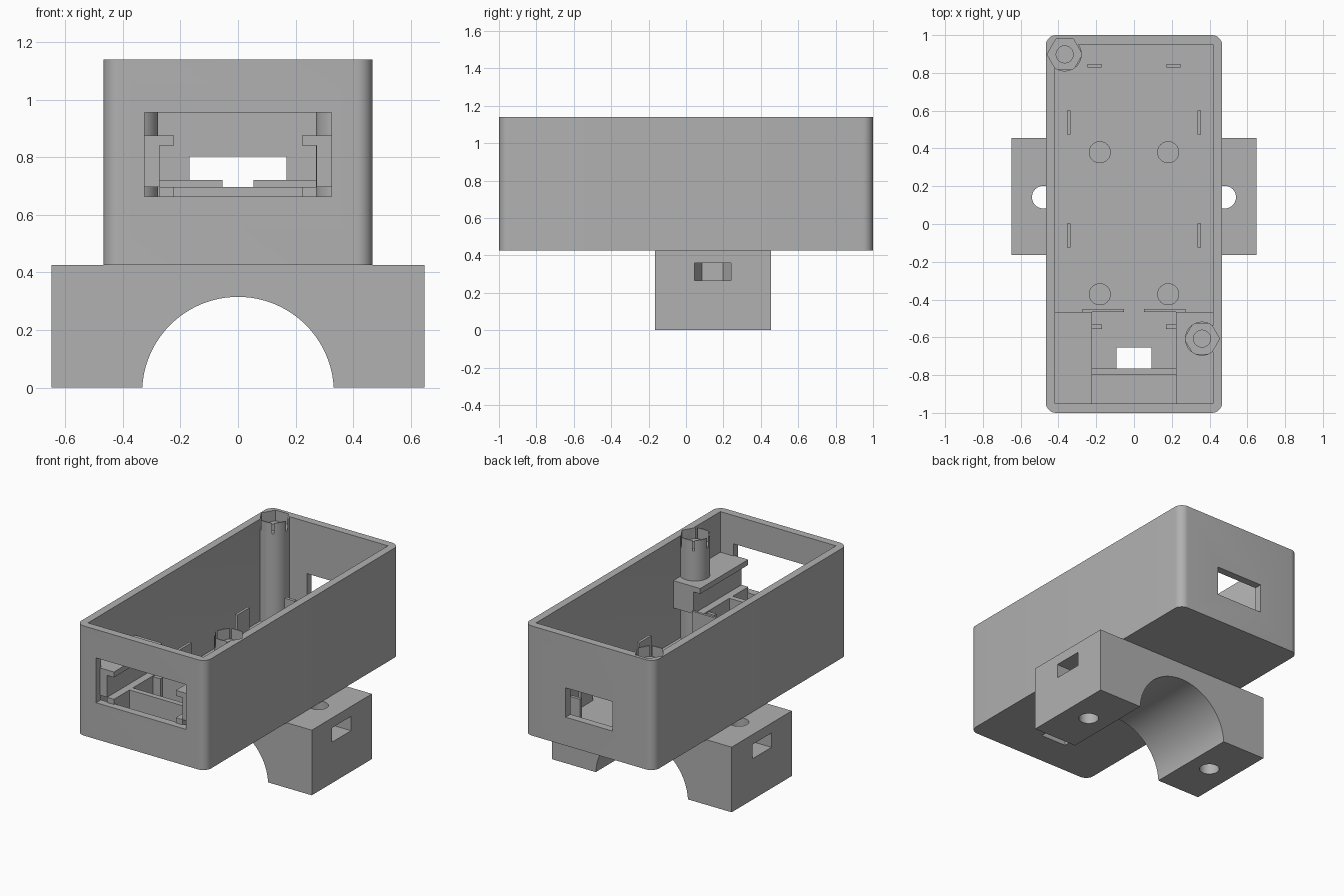
import bpy, bmesh, math
from mathutils import Matrix

default = bpy.data.objects.get("Cube")
if default:
    bpy.data.objects.remove(default, do_unlink=True)

grey = bpy.data.materials.new("plain_grey")
grey.use_nodes = True
COLOR = (0.44, 0.44, 0.44, 1)
grey.diffuse_color = COLOR
grey.node_tree.nodes["Principled BSDF"].inputs["Base Color"].default_value = COLOR

BASE, FLOOR, TOP = 0.425, 0.475, 1.14
IN_X, IN_Y = 0.417, 0.95
BOARD = 0.697          # height of the front board seat


def finish(name, bm):
    bmesh.ops.recalc_face_normals(bm, faces=bm.faces)
    mesh = bpy.data.meshes.new(name)
    bm.to_mesh(mesh)
    bm.free()
    mesh.materials.append(grey)
    ob = bpy.data.objects.new(name, mesh)
    bpy.context.collection.objects.link(ob)
    return ob


def box(name, x, y, z, radius=0):
    """Box from (min, max) ranges, optionally with rounded upright edges."""
    bm = bmesh.new()
    bmesh.ops.create_cube(bm, size=1)
    for v in bm.verts:
        v.co = [r[0] if c < 0 else r[1] for c, r in zip(v.co, (x, y, z))]
    if radius:
        upright = [e for e in bm.edges
                   if abs(e.verts[0].co.z - e.verts[1].co.z) > 0.01]
        bmesh.ops.bevel(bm, geom=upright, offset=radius, segments=8,
                        profile=0.5, affect='EDGES')
    return finish(name, bm)


def rod(name, x, y, z, radius, sides=48, turn=0):
    """Upright cylinder or prism."""
    bm = bmesh.new()
    bmesh.ops.create_cone(bm, cap_ends=True, segments=sides, radius1=radius,
                          radius2=radius, depth=z[1] - z[0])
    bm.transform(Matrix.Translation((x, y, (z[0] + z[1]) / 2))
                 @ Matrix.Rotation(turn, 4, 'Z'))
    return finish(name, bm)


def cut(ob, cutters):
    """Subtract each cutter and bake the result."""
    for c in cutters:
        c.hide_render = True
        mod = ob.modifiers.new("cut", 'BOOLEAN')
        mod.operation, mod.solver, mod.object = 'DIFFERENCE', 'EXACT', c
    graph = bpy.context.evaluated_depsgraph_get()
    mesh = bpy.data.meshes.new_from_object(ob.evaluated_get(graph))
    ob.modifiers.clear()
    ob.data = mesh


def smooth(ob):
    bpy.ops.object.select_all(action='DESELECT')
    ob.select_set(True)
    bpy.context.view_layer.objects.active = ob
    bpy.ops.object.shade_smooth_by_angle(angle=math.radians(30))


helpers = []

# Screw posts with hexagonal nut pockets in the top
posts, pockets = [], []
for name, x, y in (("back_screw_post", -0.367, 0.898),
                   ("front_screw_post", 0.36, -0.607)):
    posts.append(rod(name, x, y, (BASE + 0.02, TOP), 0.09))
    pockets.append(rod("nut_pocket", x, y, (TOP - 0.07, TOP + 0.1), 0.093, 6,
                       math.radians(30)))
    pockets.append(rod("screw_hole", x, y, (0.8, TOP + 0.05), 0.045))
for post in posts:
    cut(post, pockets)
    smooth(post)
helpers += pockets

# Open case with front opening, back port and floor window
case = box("case", (-0.467, 0.467), (-1, 1), (BASE, TOP), 0.055)
openings = [
    box("cavity", (-IN_X, IN_X), (-IN_Y, IN_Y), (FLOOR, TOP + 0.2)),
    box("front_opening", (-0.324, 0.324), (-1.1, -0.9), (0.663, 0.955)),
    box("back_port", (-0.169, 0.169), (0.9, 1.1), (0.61, 0.802)),
    box("floor_window", (-0.092, 0.092), (-0.765, -0.655), (0.3, 0.6)),
]
cut(case, openings + pockets)
smooth(case)
helpers += openings

# Pipe clamp block below the case
clamp = box("clamp_block", (-0.648, 0.648), (-0.165, 0.455), (0, BASE))
bm = bmesh.new()
bmesh.ops.create_cone(bm, cap_ends=True, segments=96, radius1=0.333,
                      radius2=0.333, depth=2)
bm.transform(Matrix.Translation((0, 0, -0.018)) @ Matrix.Rotation(math.pi / 2, 4, 'X'))
clamp_cuts = [finish("pipe_arch", bm)]
BOLT_X, BOLT_Y, SLOT = 0.48, 0.142, (0.267, 0.36)
for s in (-1, 1):
    clamp_cuts += [
        rod("bolt_hole", s * BOLT_X, BOLT_Y, (-0.1, 0.5), 0.06),
        rod("clamp_nut_pocket", s * BOLT_X, BOLT_Y, SLOT, 0.0975 / math.cos(math.pi / 6), 6),
        box("nut_slot", sorted((s * BOLT_X, s * 0.8)),
            (BOLT_Y - 0.0975, BOLT_Y + 0.0975), SLOT),
    ]
cut(clamp, clamp_cuts)
smooth(clamp)
helpers += clamp_cuts

# Fittings inside the case, mirrored left and right
for s, side in ((1, "left"), (-1, "right")):
    def pair(name, x, y, z):
        return box(f"{side}_{name}", sorted((s * x[0], s * x[1])), y, z)

    low = FLOOR - 0.01
    seat_y = (-0.96, -0.465)
    pair("guide_block", (0.272, IN_X + 0.01), seat_y, (BOARD, 0.875))
    pair("guide_lip", (0.223, 0.28), seat_y, (0.84, 0.875))
    pair("seat_rail", (0.223, 0.272), seat_y, (low, BOARD))
    pair("rail_stub", (0.17, 0.23), (-0.555, -0.532), (low, 0.69))
    pair("seat_stop", (0.053, 0.272), (-0.466, -0.45), (low, 0.72))
    for place, y in (("front", -0.125), ("back", 0.475)):
        pair(f"{place}_board_fin", (0.337, 0.354), (y, y + 0.127), (low, 0.668))
    pair("end_fin", (0.172, 0.246), (0.828, 0.848), (low, 0.668))
    for place, y in (("front", -0.372), ("back", 0.38)):
        smooth(rod(f"{side}_{place}_standoff", s * 0.181, y, (low, 0.56), 0.058))

# Crossbar under the front seat
box("seat_crossbar", (-0.23, 0.23), (-0.80, -0.765), (FLOOR - 0.01, BOARD))

for h in helpers:
    bpy.data.objects.remove(h, do_unlink=True)
